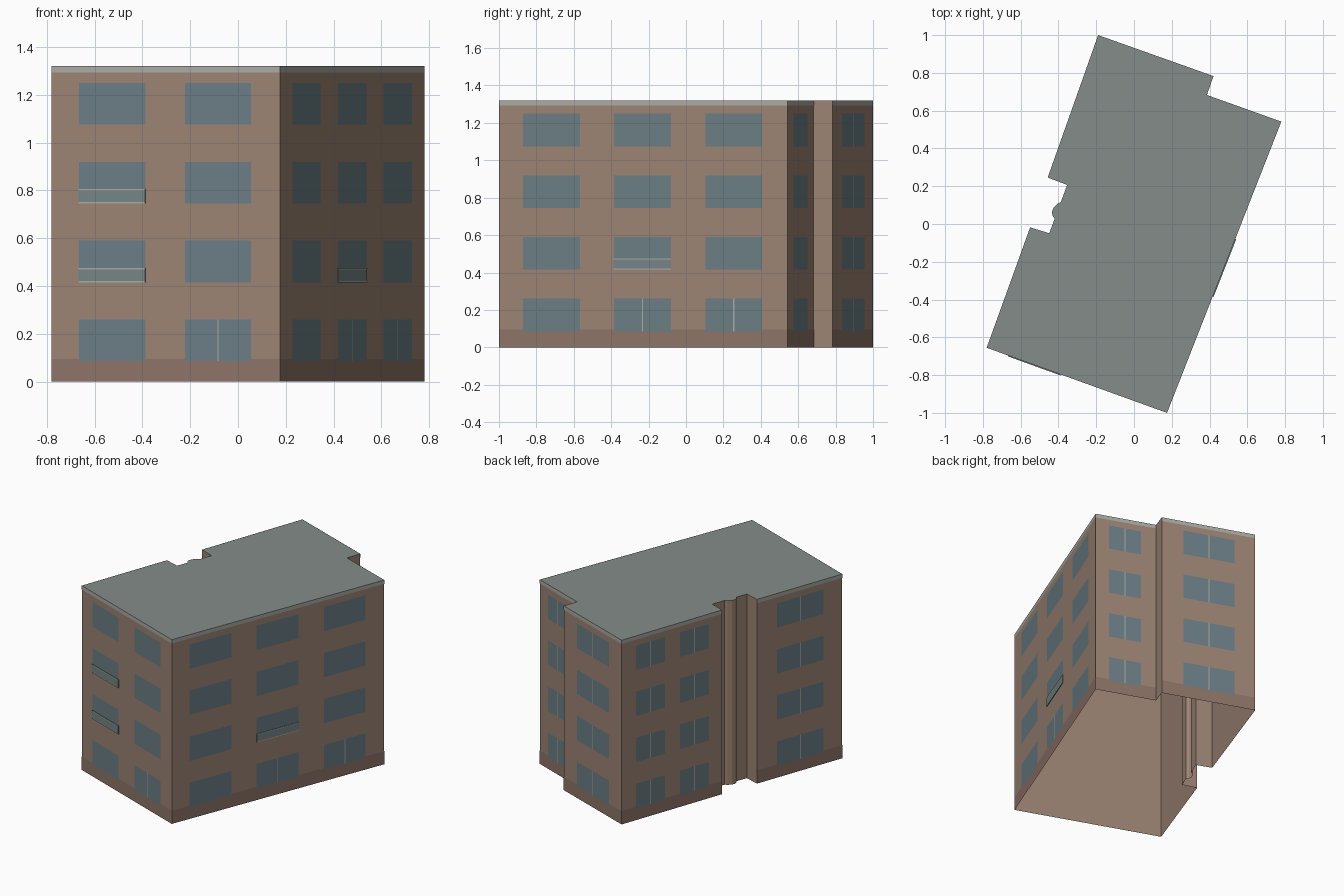
import bpy, bmesh
from mathutils import Vector

if "Cube" in bpy.data.objects:
    bpy.data.objects.remove(bpy.data.objects["Cube"])


def material(name, rgb):
    m = bpy.data.materials.new(name)
    m.diffuse_color = (*rgb, 1)
    m.use_nodes = True
    m.node_tree.nodes["Principled BSDF"].inputs["Base Color"].default_value = m.diffuse_color
    return m


WALL = material("wall_plaster", (0.335, 0.23, 0.175))
ROOF = material("roof_grey", (0.235, 0.265, 0.25))
GLASS = material("window_glass", (0.145, 0.21, 0.235))
PLINTH = material("plinth_brown", (0.27, 0.175, 0.14))
TRIM = material("pale_trim", (0.40, 0.41, 0.37))
PANE = material("balcony_glass", (0.18, 0.235, 0.24))

H = 1.32
FLOORS = [0.085, 0.415, 0.745, 1.075]
WIN_H = 0.175

# Footprint corners, counter-clockwise from the back corner
A, I, G, F = (-0.19, 1.0), (-0.457, 0.246), (-0.55, -0.018), (-0.78, -0.655)
E, D, C, B = (0.175, -1.0), (0.78, 0.542), (0.386, 0.683), (0.421, 0.783)
# Recess with a rounded pier
RECESS = [(-0.354, 0.207), (-0.387, 0.117), (-0.405, 0.107), (-0.425, 0.088),
          (-0.435, 0.065), (-0.431, 0.043), (-0.420, 0.028), (-0.449, -0.049)]


def finish(name, bm, *mats):
    me = bpy.data.meshes.new(name)
    bm.to_mesh(me)
    bm.free()
    for m in mats:
        me.materials.append(m)
    ob = bpy.data.objects.new(name, me)
    bpy.context.collection.objects.link(ob)
    return ob


def panels(name, a, b, rects, out, mat, depth=0):
    """Flat panels on wall a-b, or boxes if depth is set; rect = (u0, u1, z0, z1)."""
    a, b = Vector((*a, 0)), Vector((*b, 0))
    d = b - a
    n = Vector((d.y, -d.x, 0)).normalized()
    bm = bmesh.new()
    for u0, u1, z0, z1 in rects:
        face = bm.faces.new([bm.verts.new(a + d * u + n * out + Vector((0, 0, z)))
                             for u, z in ((u0, z0), (u1, z0), (u1, z1), (u0, z1))])
        if depth:
            ext = bmesh.ops.extrude_face_region(bm, geom=[face])
            moved = [v for v in ext["geom"] if isinstance(v, bmesh.types.BMVert)]
            bmesh.ops.translate(bm, verts=moved, vec=n * depth)
    return finish(name, bm, mat)


# Building body: walls around the footprint, grey roof, open underneath
bm = bmesh.new()
outline = [A, I, *RECESS, G, F, E, D, C, B]
low = [bm.verts.new((x, y, 0)) for x, y in outline]
top = [bm.verts.new((x, y, H)) for x, y in outline]
for i in range(len(outline)):
    bm.faces.new((low[i - 1], low[i], top[i], top[i - 1]))
bm.faces.new(top).material_index = 1
finish("building_body", bm, WALL, ROOF)

ALL = range(4)
# side: (start, end, window columns, mullions as {column: floors}, balconies (column, floor))
SIDES = {
    "front": (F, E, [(0.120, 0.411), (0.586, 0.874)], {1: [0]}, [(0, 1), (0, 2)]),
    "right": (E, D, [(0.084, 0.281), (0.399, 0.597), (0.717, 0.912)],
              {1: [0], 2: [0]}, [(1, 1)]),
    "back_low": (D, C, [(0.22, 0.75)], {0: ALL}, []),
    "back_high": (B, A, [(0.23, 0.78)], {0: ALL}, []),
    "left_rear": (A, I, [(0.14, 0.43), (0.58, 0.87)], {0: ALL, 1: ALL}, []),
    "left_front": (G, F, [(0.235, 0.78)], {0: ALL}, []),
}

for side, (a, b, cols, mullions, balconies) in SIDES.items():
    length = (Vector(b) - Vector(a)).length
    # Plinth, roof edge band and windows
    panels(side + "_plinth", a, b, [(0, 1, 0, 0.095)], 0.0007, PLINTH)
    panels(side + "_roof_edge", a, b, [(0, 1, 1.293, H)], 0.0007, TRIM)
    panels(side + "_windows", a, b,
           [(u0, u1, z, z + WIN_H) for u0, u1 in cols for z in FLOORS], 0.0014, GLASS)

    # Centre mullions
    bars, w = [], 0.003 / length
    for c, floors in mullions.items():
        mid = sum(cols[c]) / 2
        bars += [(mid - w, mid + w, FLOORS[k], FLOORS[k] + WIN_H) for k in floors]
    panels(side + "_mullions", a, b, bars, 0.0021, TRIM)

    # Balcony fronts: glass pane between two rails
    if balconies:
        spots = [(*cols[c], FLOORS[k]) for c, k in balconies]
        panels(side + "_balcony_panes", a, b,
               [(u0, u1, z, z + 0.06) for u0, u1, z in spots], 0, PANE, depth=0.005)
        panels(side + "_balcony_rails", a, b,
               [(u0, u1, z + h, z + h + 0.006) for u0, u1, z in spots for h in (0, 0.054)],
               0.0057, TRIM)
